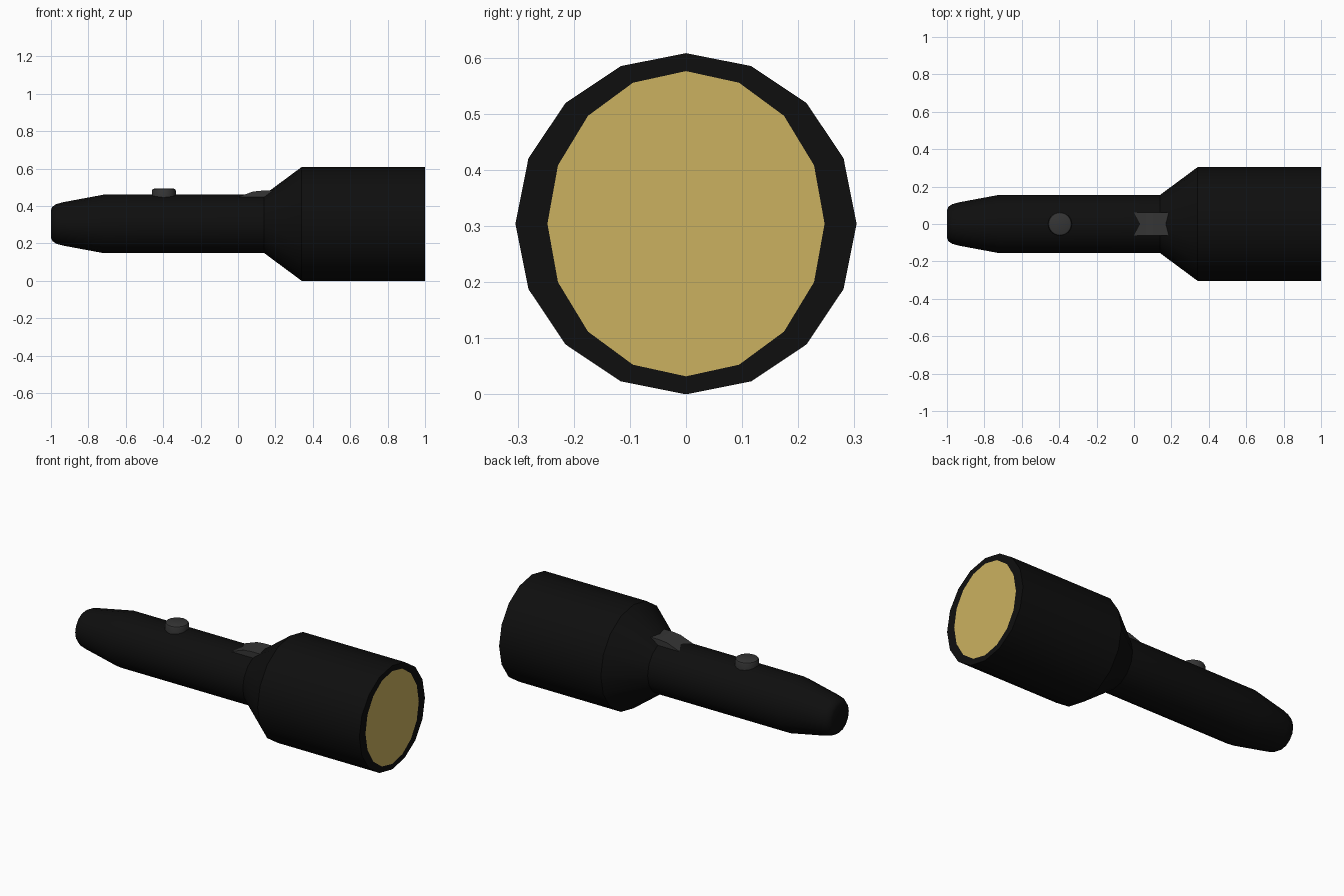
import bpy, bmesh, math

SIDES = 16
AXIS_Z = 0.304

if "Cube" in bpy.data.objects:
    bpy.data.objects.remove(bpy.data.objects["Cube"])


def material(name, color):
    mat = bpy.data.materials.new(name)
    mat.use_nodes = True
    mat.diffuse_color = (*color, 1)
    bsdf = mat.node_tree.nodes["Principled BSDF"]
    bsdf.inputs["Base Color"].default_value = (*color, 1)
    bsdf.inputs["Roughness"].default_value = 0.6
    return mat


def finish(name, bm, mat, angle=35):
    bmesh.ops.recalc_face_normals(bm, faces=bm.faces)
    mesh = bpy.data.meshes.new(name)
    bm.to_mesh(mesh)
    bm.free()
    mesh.materials.append(mat)
    obj = bpy.data.objects.new(name, mesh)
    bpy.context.collection.objects.link(obj)
    bpy.ops.object.select_all(action="DESELECT")
    bpy.context.view_layer.objects.active = obj
    obj.select_set(True)
    bpy.ops.object.shade_smooth_by_angle(angle=math.radians(angle))
    return obj


def ring(bm, x, ry, rz):
    angles = [2 * math.pi * i / SIDES for i in range(SIDES)]
    return [bm.verts.new((x, ry * math.cos(a), AXIS_Z + rz * math.sin(a)))
            for a in angles]


def tube(name, profile, mat, cap_start=False):
    """Loft rings of (x, y radius, z radius) along the length."""
    bm = bmesh.new()
    rings = [ring(bm, *p) for p in profile]
    for a, b in zip(rings, rings[1:]):
        for i in range(SIDES):
            j = (i + 1) % SIDES
            bm.faces.new((a[i], a[j], b[j], b[i]))
    if cap_start:
        bm.faces.new(rings[0])
    return finish(name, bm, mat)


black = material("black casing", (0.0045, 0.0045, 0.0045))
grey = material("dark grey controls", (0.035, 0.035, 0.035))
yellow = material("warm yellow lens", (0.60, 0.44, 0.115))

# Handle with a rounded tail
handle = [(-1.0, 0.075), (-0.992, 0.092), (-0.972, 0.106), (-0.935, 0.116),
          (-0.72, 0.156), (0.16, 0.156)]
tube("handle", [(x, r, r) for x, r in handle], black, cap_start=True)

# Flared head with a flat rim around the lens
LENS = (1.0, 0.247, 0.272)
tube("head", [(0.14, 0.156, 0.156), (0.34, 0.304, 0.304),
              (1.0, 0.304, 0.304), LENS], black)

# Lens
bm = bmesh.new()
bm.faces.new(ring(bm, *LENS))
bm.normal_update()
finish("lens", bm, yellow)

# Round push button with a softened top edge
bm = bmesh.new()
bmesh.ops.create_cone(bm, cap_ends=True, segments=SIDES, radius1=0.064,
                      radius2=0.064, depth=0.06)
bmesh.ops.translate(bm, verts=bm.verts, vec=(-0.396, 0, 0.463))
top_edges = [e for e in bm.edges if all(v.co.z > 0.47 for v in e.verts)]
bmesh.ops.bevel(bm, geom=top_edges, offset=0.012, segments=2,
                profile=0.5, affect="EDGES")
finish("push_button", bm, grey)

# Sloped slider, rising towards the head
bm = bmesh.new()
outline = [(0.0, 0.43), (0.0, 0.448), (0.08, 0.477), (0.13, 0.482),
           (0.19, 0.482), (0.19, 0.43)]
sides = [[bm.verts.new((x, y, z)) for x, z in outline] for y in (-0.062, 0.062)]
for side in sides:
    bm.faces.new(side)
for i in range(len(outline)):
    j = (i + 1) % len(outline)
    bm.faces.new((sides[0][i], sides[0][j], sides[1][j], sides[1][i]))
finish("slider", bm, grey, angle=15)
